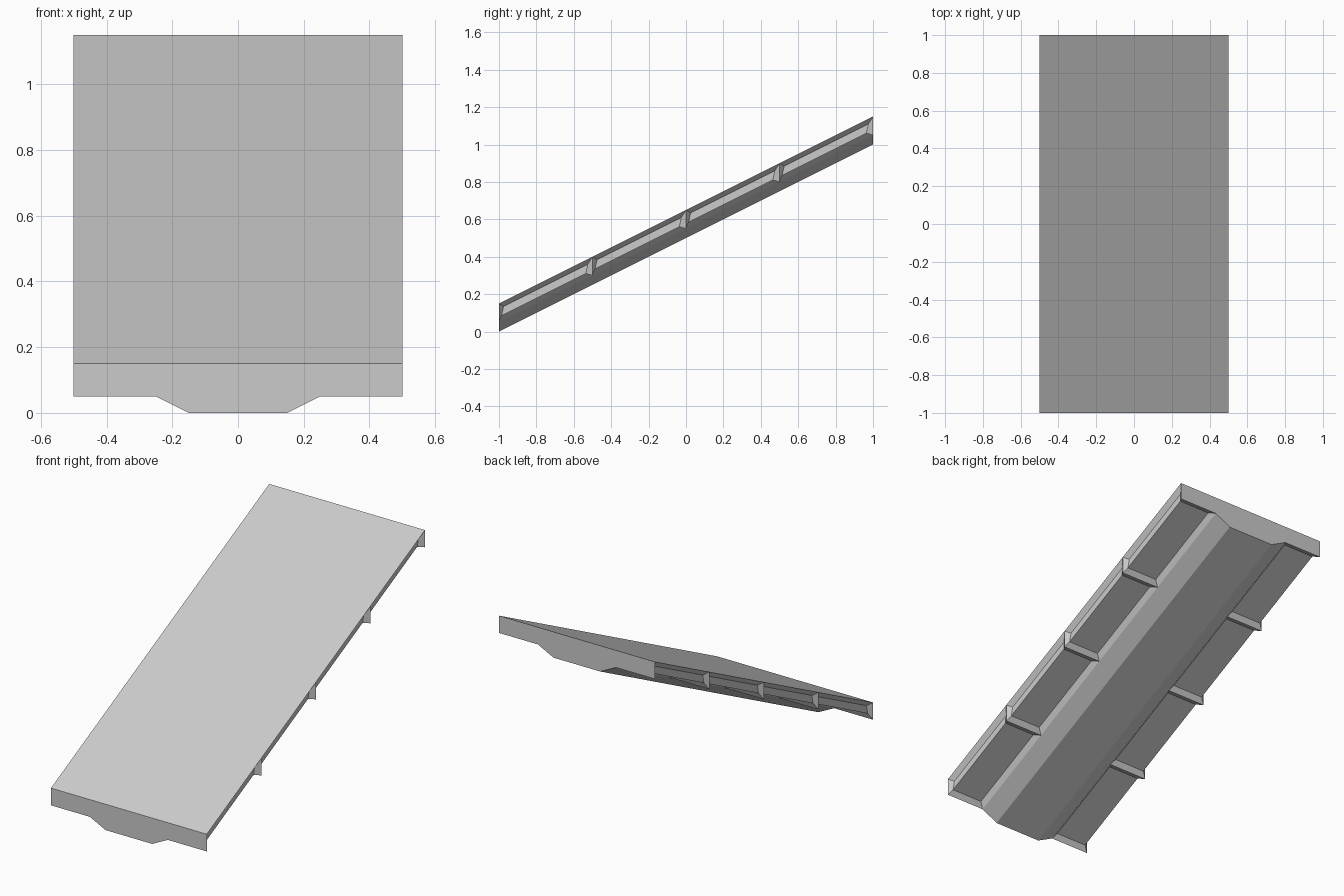
import bpy, bmesh

if "Cube" in bpy.data.objects:
    bpy.data.objects.remove(bpy.data.objects["Cube"])

STATIONS = [-1, -0.5, 0, 0.5, 1]      # rib positions along the ramp
INSET = 0.025
# half cross-section: spine bottom, spine chamfer, wing underside, wing side, deck top
PROFILE = [(0, 0), (0.15, 0), (0.25, 0.05), (0.5, 0.05), (0.5, 0.15), (0, 0.15)]
# recessed panel inside each bay: x, z and shift along y (from following the slope normal)
PANEL = [(0.275, 0.078, -0.011), (0.475, 0.078, -0.011), (0.475, 0.122, 0)]

bm = bmesh.new()
rows = [[bm.verts.new((x, y, z)) for x, z in PROFILE] for y in STATIONS]


def strip(a, b):
    for i in range(len(a) - 1):
        bm.faces.new((a[i], a[i + 1], b[i + 1], b[i]))


for k in range(len(STATIONS) - 1):
    r0, r1 = rows[k], rows[k + 1]
    # spine and deck
    strip(r0[0:3], r1[0:3])
    strip(r0[4:6], r1[4:6])
    # recessed bay with sloping rim, leaving wedge-shaped ribs between bays
    p0 = [bm.verts.new((x, STATIONS[k] + INSET + s, z)) for x, z, s in PANEL]
    p1 = [bm.verts.new((x, STATIONS[k + 1] - INSET + s, z)) for x, z, s in PANEL]
    strip(p0, p1)
    outer = r0[2:5] + r1[2:5][::-1]
    inner = p0 + p1[::-1]
    strip(outer + outer[:1], inner + inner[:1])

# end plates
bm.faces.new(rows[0])
bm.faces.new(rows[-1])

# mirror to the other side, then tilt the whole ramp by shearing upward along y
bmesh.ops.mirror(bm, geom=bm.verts[:] + bm.edges[:] + bm.faces[:],
                 axis='X', merge_dist=0.0001)
bmesh.ops.remove_doubles(bm, verts=bm.verts[:], dist=0.0001)
for v in bm.verts:
    v.co.z += 0.5 * (v.co.y + 1)
bmesh.ops.recalc_face_normals(bm, faces=bm.faces[:])

mesh = bpy.data.meshes.new("ramp")
bm.to_mesh(mesh)
bm.free()
bpy.context.collection.objects.link(bpy.data.objects.new("ramp", mesh))
